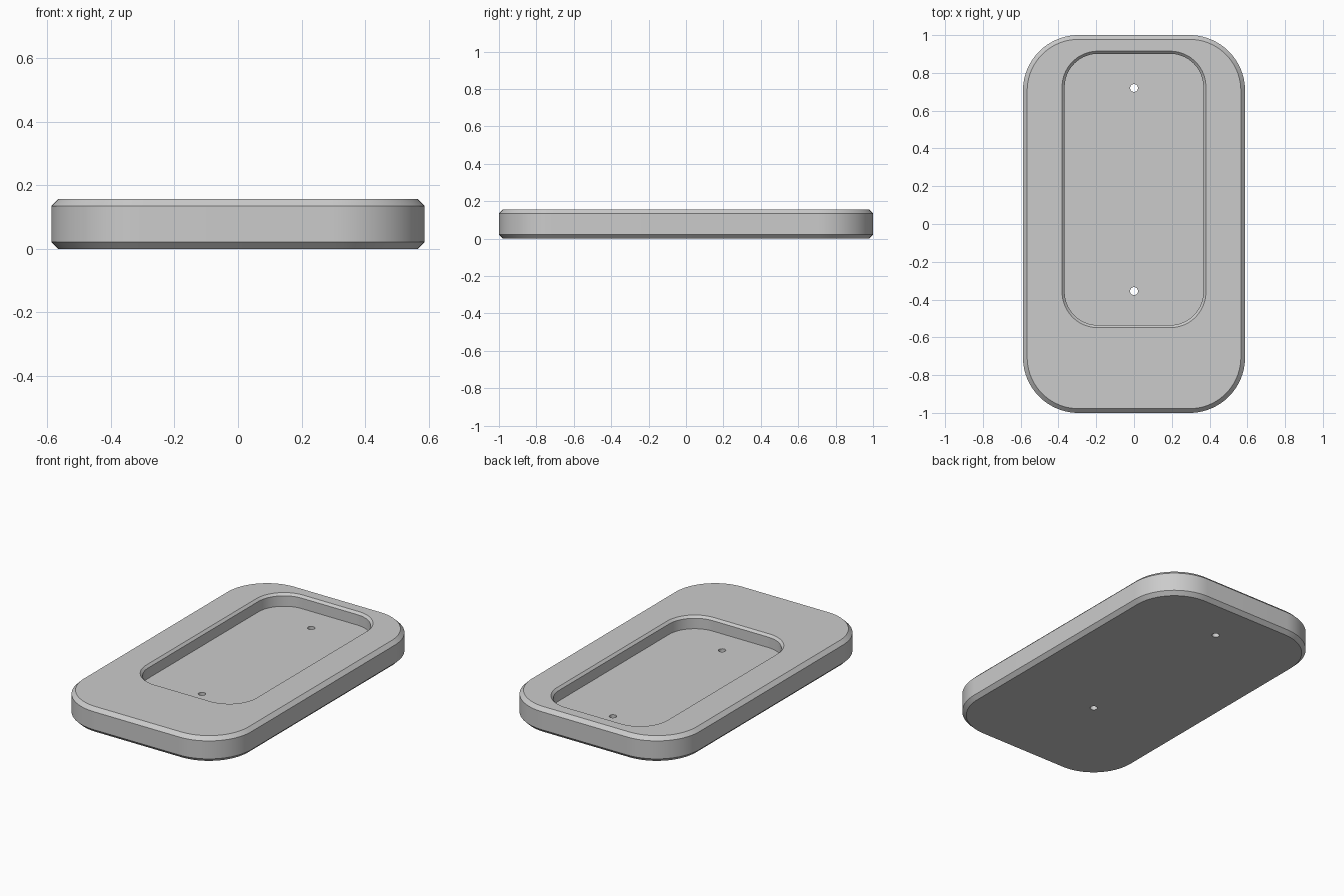
import bpy
import bmesh
from math import pi, cos, sin

cube = bpy.data.objects.get("Cube")
if cube:
    bpy.data.objects.remove(cube, do_unlink=True)

grey = bpy.data.materials.new("plain grey")
grey.use_nodes = True
colour = (0.6, 0.6, 0.6, 1)
grey.diffuse_color = colour
grey.node_tree.nodes["Principled BSDF"].inputs["Base Color"].default_value = colour


def rounded_ring(hx, hy, r, steps=24):
    """Outline of a rounded rectangle, counter-clockwise."""
    pts = []
    for i, (sx, sy) in enumerate([(1, 1), (-1, 1), (-1, -1), (1, -1)]):
        for k in range(steps + 1):
            a = (i + k / steps) * pi / 2
            pts.append((sx * (hx - r) + r * cos(a), sy * (hy - r) + r * sin(a)))
    return pts


def rounded_block(name, hx, hy, r, levels, cy=0):
    """Loft a rounded rectangle through (height, inset) levels."""
    bm = bmesh.new()
    rings = []
    for z, inset in levels:
        outline = rounded_ring(hx - inset, hy - inset, r - inset)
        rings.append([bm.verts.new((x, y + cy, z)) for x, y in outline])
    for low, high in zip(rings, rings[1:]):
        for i in range(len(low)):
            j = (i + 1) % len(low)
            bm.faces.new((low[i], low[j], high[j], high[i]))
    bm.faces.new(rings[0][::-1])
    bm.faces.new(rings[-1])
    mesh = bpy.data.meshes.new(name)
    bm.to_mesh(mesh)
    bm.free()
    mesh.materials.append(grey)
    obj = bpy.data.objects.new(name, mesh)
    bpy.context.collection.objects.link(obj)
    return obj


def cut(target, cutter):
    """Subtract the cutter, then remove it."""
    cutter.hide_render = True
    mod = target.modifiers.new("cut", "BOOLEAN")
    mod.operation = "DIFFERENCE"
    mod.solver = "EXACT"
    mod.object = cutter
    bpy.context.view_layer.objects.active = target
    bpy.ops.object.modifier_apply(modifier=mod.name)
    bpy.data.objects.remove(cutter, do_unlink=True)


# Tray body with chamfered top and bottom rims
height, bevel = 0.157, 0.0225
tray = rounded_block("tray_body", 0.588, 1, 0.294, [
    (0, bevel), (bevel, 0), (height - bevel, 0), (height, bevel)])

# Recess with a small chamfered lip, its slope carried on above the top
lip, floor = 0.014, 0.078
cut(tray, rounded_block("recess_cutter", 0.381, 0.732, 0.19, [
    (floor, lip), (height - lip, lip), (height + lip, -lip)], cy=0.183))

# Two screw holes through the recess floor
for y in (0.72, -0.355):
    bpy.ops.mesh.primitive_cylinder_add(vertices=32, radius=0.021, depth=0.4,
                                        location=(0, y, 0.1))
    cut(tray, bpy.context.object)

# Smooth curved walls, sharp chamfer edges
bpy.ops.object.select_all(action="DESELECT")
tray.select_set(True)
bpy.context.view_layer.objects.active = tray
bpy.ops.object.shade_smooth_by_angle(angle=pi / 6)
